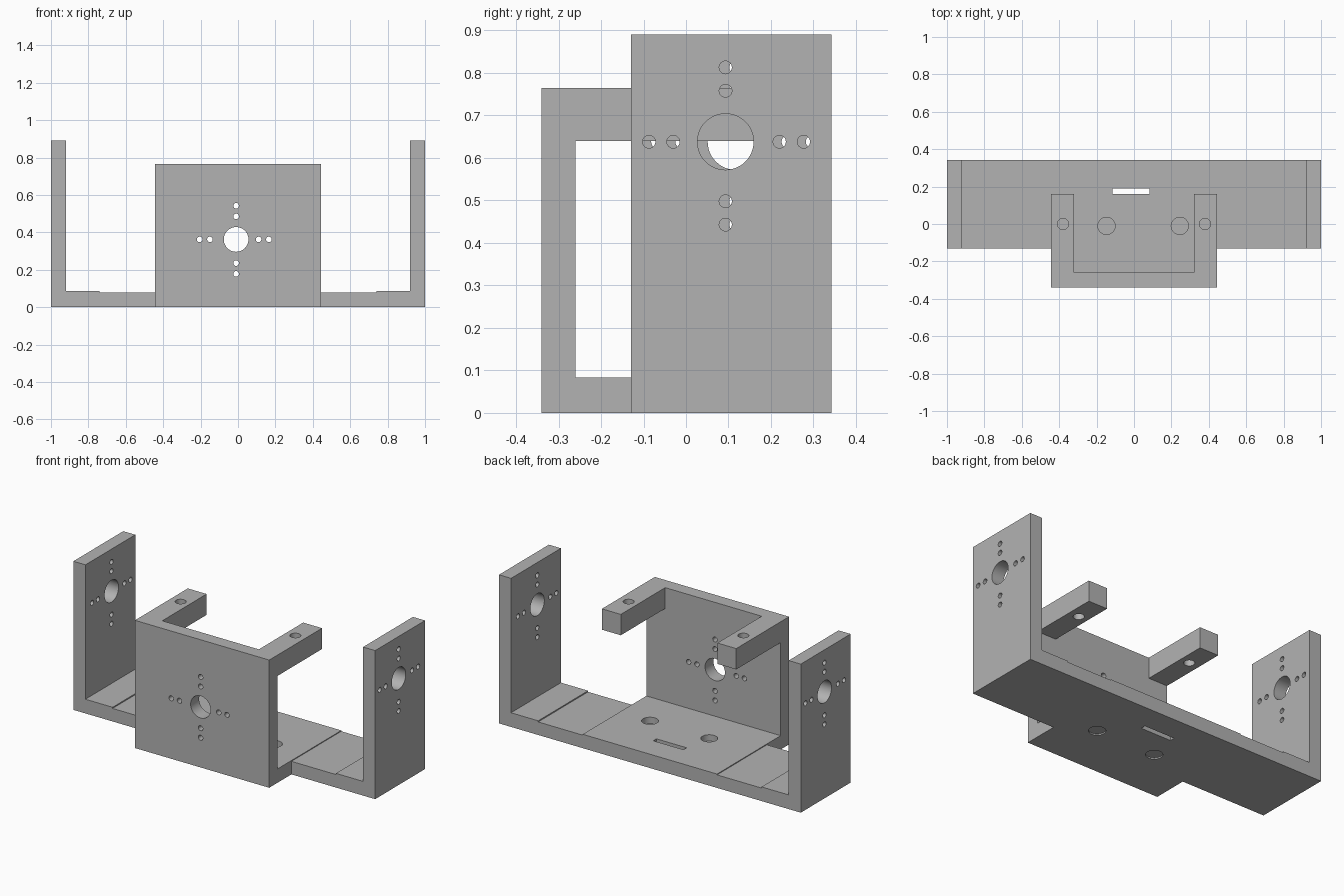
import bpy, bmesh, math
from mathutils import Matrix, Vector

cube = bpy.data.objects.get("Cube")
if cube:
    bpy.data.objects.remove(cube)

grey = bpy.data.materials.new("plain grey")
COLOUR = (0.45, 0.45, 0.45, 1)
grey.diffuse_color = COLOUR
grey.use_nodes = True
grey.node_tree.nodes["Principled BSDF"].inputs["Base Color"].default_value = COLOUR


def finish(name, bm):
    bmesh.ops.recalc_face_normals(bm, faces=bm.faces)
    mesh = bpy.data.meshes.new(name)
    bm.to_mesh(mesh)
    bm.free()
    mesh.materials.append(grey)
    obj = bpy.data.objects.new(name, mesh)
    bpy.context.collection.objects.link(obj)
    return obj


def place(axis, u, v, d):
    """Point (u, v) in the plane across an axis, at depth d along it."""
    return Vector({"X": (d, u, v), "Y": (u, d, v), "Z": (u, v, d)}[axis])


def prism(name, axis, outline, lo, hi):
    """Extrude an outline along an axis from lo to hi."""
    bm = bmesh.new()
    face = bm.faces.new([bm.verts.new(place(axis, u, v, lo)) for u, v in outline])
    side = bmesh.ops.extrude_face_region(bm, geom=[face])["geom"]
    moved = [g for g in side if isinstance(g, bmesh.types.BMVert)]
    bmesh.ops.translate(bm, verts=moved, vec=place(axis, 0, 0, hi - lo))
    return finish(name, bm)


def add_cylinder(bm, axis, u, v, r, lo, hi):
    turn = {"X": Matrix.Rotation(math.pi / 2, 4, "Y"),
            "Y": Matrix.Rotation(math.pi / 2, 4, "X"),
            "Z": Matrix.Identity(4)}[axis]
    spot = Matrix.Translation(place(axis, u, v, (lo + hi) / 2))
    bmesh.ops.create_cone(bm, cap_ends=True, segments=48 if r > 0.04 else 24,
                          radius1=r, radius2=r, depth=hi - lo, matrix=spot @ turn)


def cut(obj, bm):
    """Subtract the cutter shapes, bake the result and shade it."""
    cutter = finish("cutter", bm)
    cutter.hide_render = True
    mod = obj.modifiers.new("cut", "BOOLEAN")
    mod.operation, mod.solver, mod.object = "DIFFERENCE", "EXACT", cutter
    bpy.ops.object.select_all(action="DESELECT")
    bpy.context.view_layer.objects.active = obj
    obj.select_set(True)
    bpy.ops.object.modifier_apply(modifier=mod.name)
    bpy.data.objects.remove(cutter)
    bpy.ops.object.shade_smooth_by_angle(angle=math.radians(30))


# Servo horn pattern: a big hub hole and a cross of screw holes
SCREWS = [(0, 0.175), (0, 0.12), (-0.18, 0), (-0.123, 0),
          (0.127, 0), (0.184, 0), (0, -0.14), (0, -0.195)]


def add_horn(bm, axis, u, v, lo, hi, change):
    add_cylinder(bm, axis, u, v, 0.066, lo, hi)
    for point in SCREWS:
        du, dv = change(*point)
        add_cylinder(bm, axis, u + du, v + dv, 0.015, lo, hi)


# Wide U bracket, with a slightly lower floor strip on each side
half = [(0.445, 0.083), (0.445, 0.078), (0.74, 0.078), (0.74, 0.085),
        (0.92, 0.085), (0.92, 0.89), (1, 0.89), (1, 0)]
outline = half + [(-x, z) for x, z in reversed(half)]
bracket = prism("wide_bracket", "Y", outline, -0.13, 0.342)

holes = bmesh.new()
add_horn(holes, "X", 0.093, 0.638, 0.88, 1.04, lambda u, v: (u, v))
add_horn(holes, "X", 0.117, 0.638, -1.04, -0.88, lambda u, v: (-u, v))
# round floor recesses, above and below
for x in (0.245, -0.147):
    add_cylinder(holes, "Z", x, -0.01, 0.046, 0.045, 0.12)
    add_cylinder(holes, "Z", x, -0.01, 0.046, -0.05, 0.008)
# cable slot
bmesh.ops.create_cube(holes, size=1, matrix=Matrix.Translation((-0.016, 0.175, 0.04))
                      @ Matrix.Diagonal((0.2, 0.03, 0.3, 1)))
cut(bracket, holes)

# Front plate with its floor
plate = prism("front_plate", "X",
              [(-0.34, 0), (-0.13, 0), (-0.13, 0.083), (-0.26, 0.083),
               (-0.26, 0.64), (-0.34, 0.64)], -0.445, 0.445)
holes = bmesh.new()
add_horn(holes, "Y", -0.01, 0.362, -0.4, -0.2, lambda u, v: (v, -u))
cut(plate, holes)

# Top fork: the bar over the plate and two arms reaching back
fork_half = [(0.445, -0.34), (0.445, 0.16), (0.32, 0.16), (0.32, -0.26)]
fork = prism("top_fork", "Z", fork_half + [(-x, y) for x, y in reversed(fork_half)],
             0.64, 0.765)
holes = bmesh.new()
for x in (-0.38, 0.38):
    add_cylinder(holes, "Z", x, 0, 0.03, 0.6, 0.8)
cut(fork, holes)
